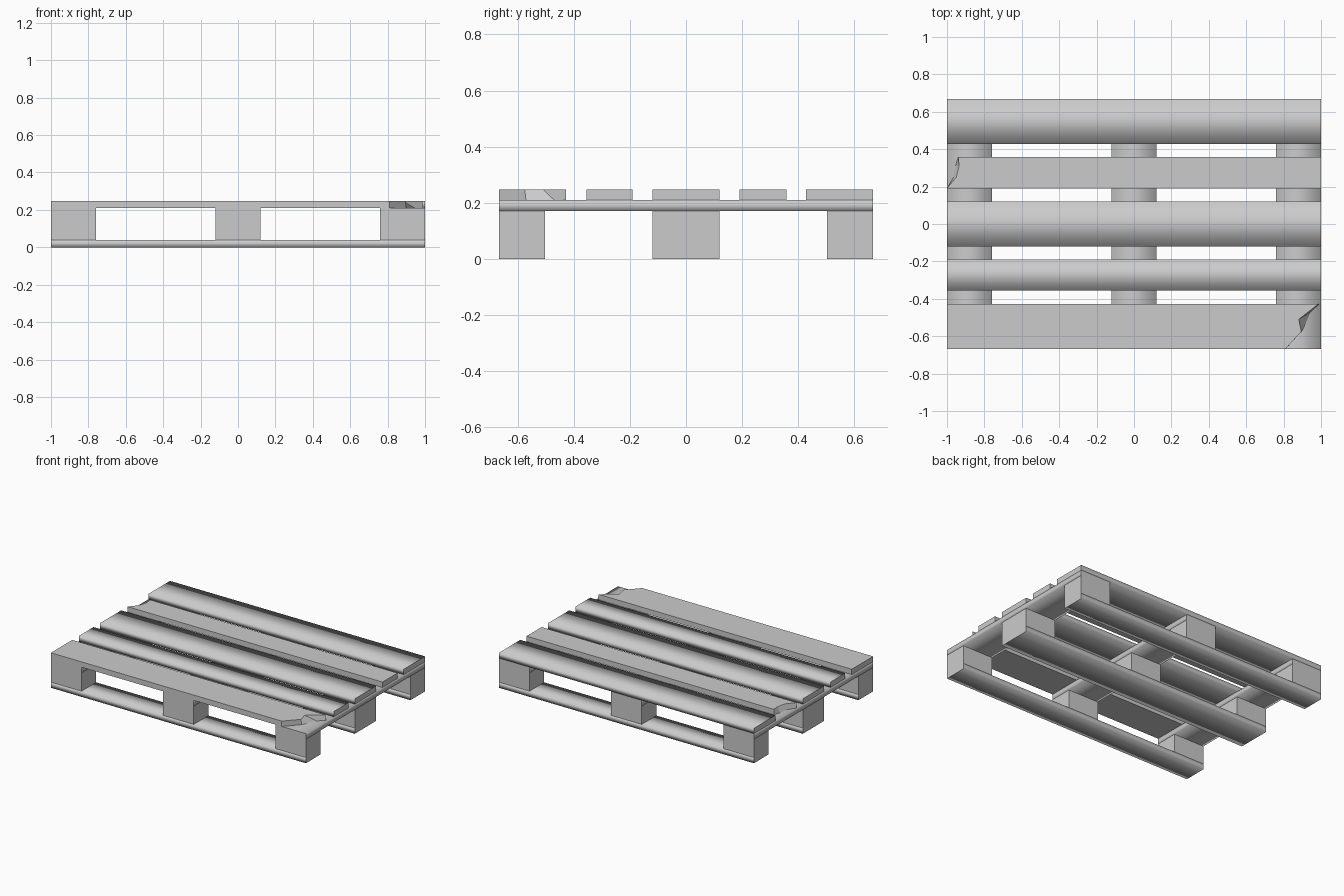
import bpy
import bmesh

cube = bpy.data.objects.get("Cube")
if cube:
    bpy.data.objects.remove(cube, do_unlink=True)

# Single wood colour
wood = bpy.data.materials.new("plain_grey_wood")
wood.use_nodes = True
GREY = (0.6, 0.6, 0.6, 1)
wood.diffuse_color = GREY
wood.node_tree.nodes["Principled BSDF"].inputs["Base Color"].default_value = GREY


def prism(name, low, high, z0, z1, grain=None):
    """Solid between two outlines; grain (0=x, 1=y) softens the long edges."""
    bm = bmesh.new()
    a = [bm.verts.new((x, y, z0)) for x, y in low]
    b = [bm.verts.new((x, y, z1)) for x, y in high]
    bm.faces.new(a[::-1])
    bm.faces.new(b)
    n = len(a)
    for i in range(n):
        j = (i + 1) % n
        bm.faces.new((a[i], a[j], b[j], b[i]))
    bm.normal_update()
    if grain is not None:
        for f in bm.faces:
            f.smooth = True
        for e in bm.edges:
            d = e.verts[1].co - e.verts[0].co
            e.smooth = abs(d[grain]) > 0.99 * d.length
    mesh = bpy.data.meshes.new(name)
    bm.to_mesh(mesh)
    bm.free()
    mesh.materials.append(wood)
    obj = bpy.data.objects.new(name, mesh)
    bpy.context.collection.objects.link(obj)
    return obj


def board(name, x0, x1, y0, y1, z0, z1, grain=None):
    rect = [(x0, y0), (x1, y0), (x1, y1), (x0, y1)]
    return prism(name, rect, rect, z0, z1, grain)


# Layer heights
BASE, BLOCK, CROSS, DECK = 0.04, 0.17, 0.21, 0.248
columns = {"left": (0.76, 1), "middle": (-0.12, 0.12), "right": (-1, -0.76)}
rows = {"front": (-0.667, -0.503), "middle": (-0.12, 0.12), "back": (0.503, 0.667)}

# Bottom runners and the blocks standing on them
for row, (y0, y1) in rows.items():
    board(f"{row}_runner", -1, 1, y0, y1, 0, BASE, 0)
    for col, (x0, x1) in columns.items():
        board(f"{row}_{col}_block", x0, x1, y0, y1, BASE, BLOCK)

# Cross boards
for col, (x0, x1) in columns.items():
    board(f"{col}_cross_board", x0, x1, -0.667, 0.667, BLOCK, CROSS, 1)

# Whole deck boards
for name, y0, y1 in (("back", 0.428, 0.667), ("middle", -0.12, 0.12),
                     ("front_inner", -0.355, -0.19)):
    board(f"{name}_deck_board", -1, 1, y0, y1, CROSS, DECK, 0)

# Front deck board with a snapped corner
start = [(-1, -0.428), (-1, -0.667), (0.81, -0.667)]
prism("front_deck_board",
      start + [(0.9, -0.57), (0.945, -0.47), (0.99, -0.428)],
      start + [(0.895, -0.575), (0.88, -0.51), (0.985, -0.428)], CROSS, DECK)

# Inner back deck board with a splintered end
start = [(1, 0.19), (1, 0.358), (-0.94, 0.358)]
prism("back_inner_deck_board",
      start + [(-0.955, 0.31), (-0.965, 0.25), (-1, 0.19)],
      start + [(-0.935, 0.31), (-0.95, 0.25), (-1, 0.19)], CROSS, DECK)
